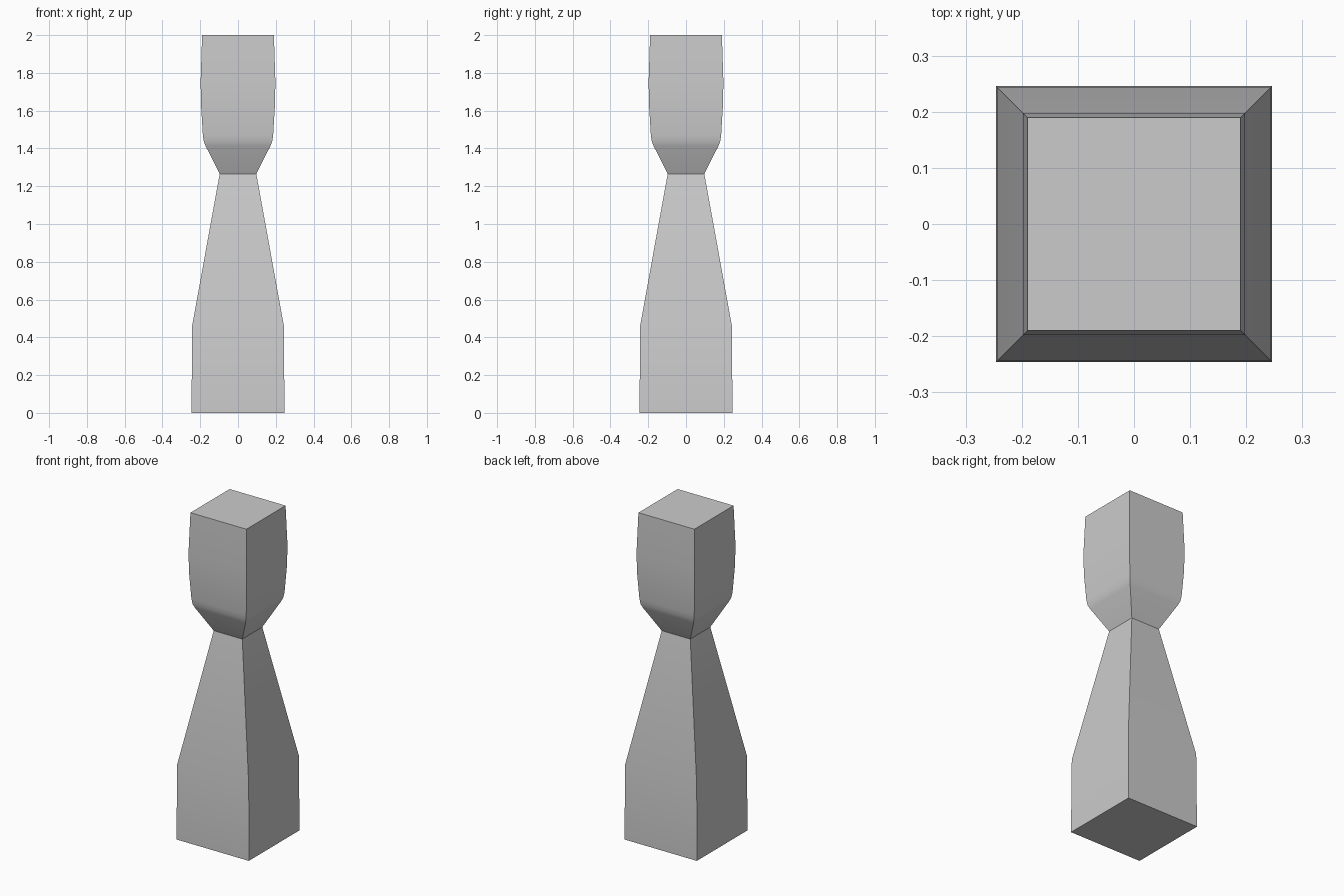
import bpy, bmesh, math

if "Cube" in bpy.data.objects:
    bpy.data.objects.remove(bpy.data.objects["Cube"])


def square_loft(name, profile):
    """Stack square sections given as (half width, height) and cap both ends."""
    bm = bmesh.new()
    rings = [[bm.verts.new((sx * w, sy * w, z))
              for sx, sy in ((-1, -1), (1, -1), (1, 1), (-1, 1))]
             for w, z in profile]
    for low, high in zip(rings, rings[1:]):
        for i in range(4):
            j = (i + 1) % 4
            bm.faces.new((low[i], low[j], high[j], high[i]))
    bm.faces.new(rings[0][::-1])
    bm.faces.new(rings[-1])
    mesh = bpy.data.meshes.new(name)
    bm.to_mesh(mesh)
    bm.free()
    obj = bpy.data.objects.new(name, mesh)
    bpy.context.collection.objects.link(obj)
    bpy.context.view_layer.objects.active = obj
    obj.select_set(True)
    bpy.ops.object.shade_smooth_by_angle(angle=math.radians(30))
    obj.select_set(False)
    return obj


# One post: straight base, tapered shaft, narrow neck, softly bulging head
square_loft("square_post", [
    (0.246, 0.0), (0.243, 0.46),
    (0.097, 1.265),
    (0.172, 1.414), (0.181, 1.437), (0.186, 1.47),
    (0.195, 1.62), (0.198, 1.75), (0.190, 2.0),
])
